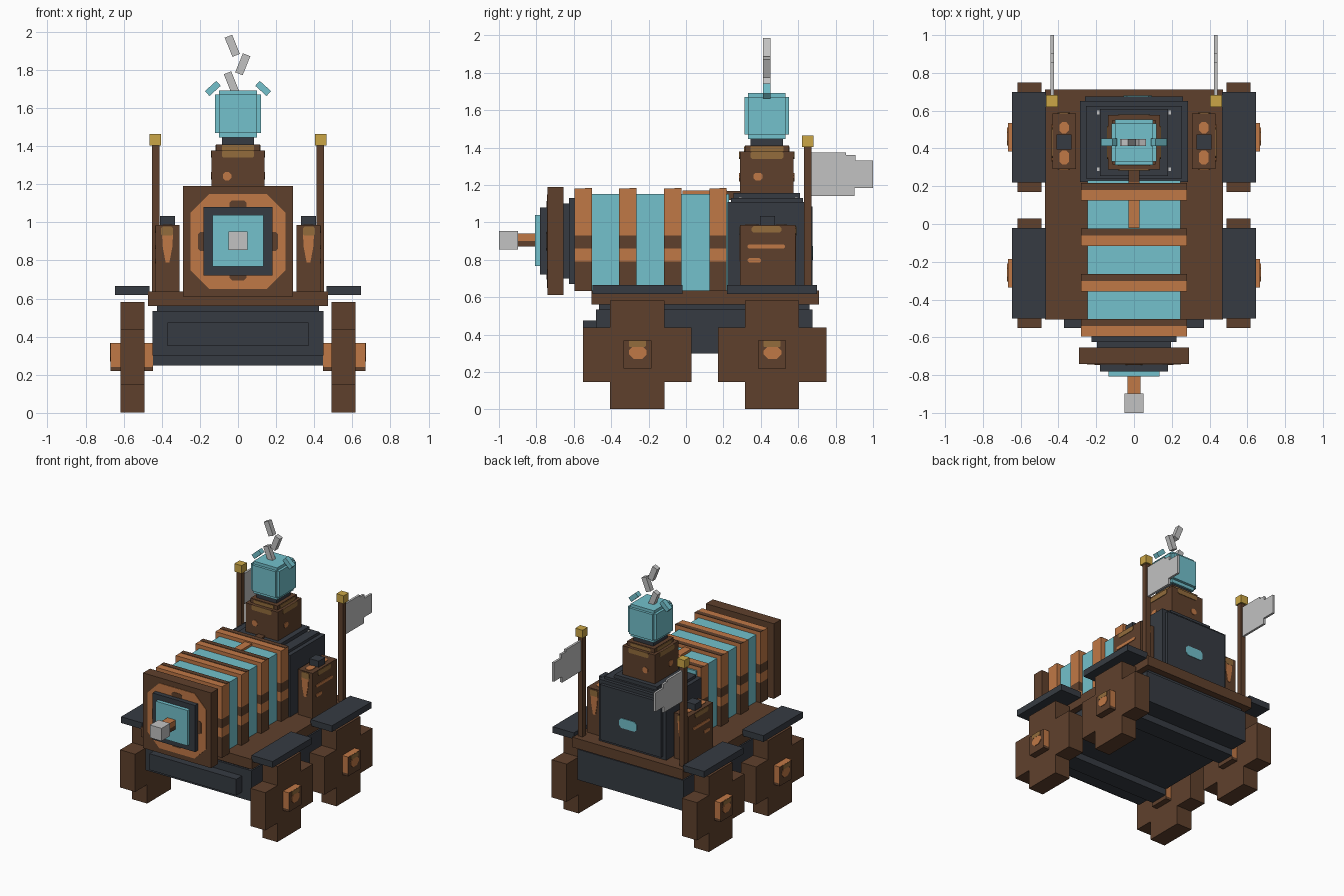
import bpy, bmesh, math
from mathutils import Vector

if "Cube" in bpy.data.objects:
    bpy.data.objects.remove(bpy.data.objects["Cube"])


def mat(name, r, g, b):
    m = bpy.data.materials.new(name)
    lin = [((c / 255 + 0.055) / 1.055) ** 2.4 for c in (r, g, b)]
    m.diffuse_color = (*lin, 1)
    m.use_nodes = True
    m.node_tree.nodes["Principled BSDF"].inputs["Base Color"].default_value = m.diffuse_color
    return m


BROWN = mat("dark_wood", 95, 64, 44)
DARK = mat("charcoal_iron", 54, 59, 66)
BLUE = mat("sky_blue", 115, 193, 204)
ORANGE = mat("copper", 192, 120, 70)
OCHRE = mat("aged_brass", 147, 108, 60)
GOLD = mat("gold", 203, 166, 70)
GREY = mat("pale_grey", 194, 194, 194)


def finish(name, bm, *mats):
    bmesh.ops.recalc_face_normals(bm, faces=bm.faces)
    me = bpy.data.meshes.new(name)
    bm.to_mesh(me)
    bm.free()
    for m in mats:
        me.materials.append(m)
    ob = bpy.data.objects.new(name, me)
    bpy.context.collection.objects.link(ob)
    return ob


def box(name, m, x, y, z, cuts=(), second=None, rule=None):
    """Box from ranges; optional cuts across z and a two-colour rule on face centres."""
    bm = bmesh.new()
    bmesh.ops.create_cube(bm, size=1)
    for v in bm.verts:
        v.co = Vector([(r[0] + r[1]) / 2 + c * abs(r[1] - r[0]) for r, c in zip((x, y, z), v.co)])
    for c in cuts:
        bmesh.ops.bisect_plane(bm, geom=bm.verts[:] + bm.edges[:] + bm.faces[:],
                               plane_co=(0, 0, c), plane_no=(0, 0, 1))
    if rule:
        for f in bm.faces:
            f.material_index = int(rule(f))
    return finish(name, bm, m, *([second] if second else []))


def prism(name, m, pts, axis, lo, hi):
    """Flat outline extruded along an axis between lo and hi."""
    put = {"x": lambda u, v, d: (d, u, v), "y": lambda u, v, d: (u, d, v), "z": lambda u, v, d: (u, v, d)}[axis]
    bm = bmesh.new()
    a, b = [[bm.verts.new(put(u, v, d)) for u, v in pts] for d in (lo, hi)]
    bm.faces.new(a)
    bm.faces.new(b)
    n = len(pts)
    for i in range(n):
        bm.faces.new((a[i], a[(i + 1) % n], b[(i + 1) % n], b[i]))
    return finish(name, bm, m)


def patch(name, m, u, v, axis, d, out, cut=0.3):
    """Thin painted patch with clipped corners."""
    c = cut * min(u[1] - u[0], v[1] - v[0])
    pts = [(u[0] + c, v[0]), (u[1] - c, v[0]), (u[1], v[0] + c), (u[1], v[1] - c),
           (u[1] - c, v[1]), (u[0] + c, v[1]), (u[0], v[1] - c), (u[0], v[0] + c)]
    return prism(name, m, pts, axis, d, d + 0.004 * out)


def sym(w):
    return (-w, w)


def side(s, a, b):
    return tuple(sorted((s * a, s * b)))


# Chassis
box("deck", BROWN, sym(.472), (-.505, .712), (.56, .637))
box("hull", DARK, sym(.45), (-.48, .675), (.30, .535))
box("hull_top", DARK, sym(.425), (-.465, .66), (.535, .56))
box("front_bumper", DARK, sym(.37), (-.55, -.48), (.35, .475))
for yc in (-.26, .46):
    box("axle_beam", DARK, sym(.45), (yc - .07, yc + .07), (.25, .30))

# Wheels, hubs and fenders
for s in (1, -1):
    for yc in (-.26, .46):
        a, b, zc = .145, .29, .293
        cross = [(-a, -b), (a, -b), (a, -a), (b, -a), (b, a), (a, a),
                 (a, b), (-a, b), (-a, a), (-b, a), (-b, -a), (-a, -a)]
        prism("wheel", BROWN, [(yc + u, max(0, zc + v)) for u, v in cross], "x", s * .49, s * .618)
        box("wheel_hub", ORANGE, side(s, .445, .668), (yc - .075, yc + .075), (.22, .368), (.24,), BROWN,
            lambda f: f.calc_center_median().z < .24 or abs(f.normal.x) > .9)
        patch("hub_copper", ORANGE, (yc - .045, yc + .05), (.27, .34), "x", s * .668, s, .35)
        patch("hub_brass", OCHRE, (yc - .045, yc + .045), (.335, .368), "x", s * .669, s, .1)
        box("fender", DARK, side(s, .465, .645), (yc - .24, yc + .24), (.618, .666))

# Boiler with copper bands
box("boiler", BLUE, sym(.245), (-.58, .23), (.637, 1.152))
for y0 in (-.595, -.357, -.117, .125):
    box("boiler_band", BROWN, sym(.28), (y0, y0 + .092), (.632, 1.18), (.79, .86, .93), ORANGE,
        lambda f: .79 < f.calc_center_median().z < .86 or f.calc_center_median().z > .93)
    box("band_edge", BROWN, sym(.28), (y0 + .055, y0 + .092), (1.178, 1.183))
box("top_pipe", ORANGE, sym(.03), (-.02, .22), (1.12, 1.17))
box("top_pipe_end", BROWN, sym(.03), (.21, .30), (1.12, 1.168))

# Boiler nose
box("nose_collar", DARK, sym(.225), (-.625, -.58), (.67, 1.13))
box("nose_neck", DARK, sym(.195), (-.665, -.62), (.70, 1.10))
box("nose_plate", BROWN, sym(.29), (-.74, -.655), (.612, 1.19))
patch("nose_copper_ring", ORANGE, sym(.25), (.65, 1.15), "y", -.74, -1, .2)
for u, v in ((sym(.045), (1.07, 1.115)), (sym(.045), (.695, .74)),
             ((-.21, -.17), (.85, .95)), ((.17, .21), (.85, .95))):
    patch("nose_worn_spot", BROWN, u, v, "y", -.743, -1)
box("nose_frame", DARK, sym(.18), (-.78, -.735), (.722, 1.08))
box("nose_window", BLUE, sym(.135), (-.808, -.775), (.768, 1.04))
box("nose_rod", BROWN, sym(.035), (-.90, -.80), (.87, .94), (.90,), ORANGE,
    lambda f: f.calc_center_median().z > .90)
box("nose_knob", GREY, sym(.05), (-1, -.897), (.855, .953))

# Firebox at the rear
box("firebox", DARK, sym(.287), (.222, .65), (.637, 1.11))
box("firebox_back", DARK, sym(.26), (.64, .675), (.66, 1.085))
box("firebox_shoulder", DARK, sym(.255), (.24, .625), (1.10, 1.13))
box("firebox_cap", DARK, sym(.18), (.255, .61), (1.12, 1.157))
patch("rear_window", BLUE, (-.055, .095), (.80, .875), "y", .675, 1, .25)
for s in (1, -1):
    for yc in (.29, .59):
        box("rivet", GREY, side(s, .182, .195), (yc - .01, yc + .01), (1.125, 1.135))

# Torso, neck and head
box("torso", BROWN, sym(.138), (.288, .576), (1.15, 1.378))
box("torso_collar", BROWN, sym(.115), (.315, .55), (1.37, 1.41))
for d, out in ((.288, -1), (.576, 1)):
    patch("torso_brass", OCHRE, sym(.085), (1.34, 1.378), "y", d, out, .2)
    patch("torso_copper_spot", ORANGE, (-.08, -.035), (1.22, 1.265), "y", d, out)
for s in (1, -1):
    patch("torso_side_brass", OCHRE, (.345, .52), (1.34, 1.378), "x", s * .138, s, .2)
    patch("torso_side_spot", ORANGE, (.36, .41), (1.225, 1.265), "x", s * .138, s)
for d, out in ((.315, -1), (.55, 1)):
    patch("collar_brass", OCHRE, sym(.085), (1.378, 1.405), "y", d, out, .1)
for s in (1, -1):
    patch("collar_side_brass", OCHRE, (.345, .52), (1.378, 1.405), "x", s * .115, s, .1)
box("neck", DARK, sym(.085), (.345, .518), (1.41, 1.45))
yh = .432
for k, (wx, wy, z0, z1) in enumerate(((.12, .10, 1.47, 1.67), (.10, .12, 1.47, 1.67), (.10, .10, 1.445, 1.692))):
    box("head_%d" % k, BLUE, sym(wx), (yh - wy, yh + wy), (z0, z1))


def stick(name, m, x, z, w, length, depth, deg):
    ob = box(name, m, sym(w / 2), sym(depth / 2), sym(length / 2))
    ob.location = (x, yh, z)
    ob.rotation_euler.y = math.radians(deg)


# Ears and smoke puffs
for s in (1, -1):
    stick("ear", BLUE, s * .132, 1.703, .035, .08, .04, -s * 48)
for x, z, deg in ((-.035, 1.735, -22), (.025, 1.83, 22), (-.03, 1.927, -22)):
    stick("smoke_puff", GREY, x, z, .042, .108, .038, deg)

# Side tanks, poles and flags
for s in (1, -1):
    box("side_tank", BROWN, side(s, .308, .432), (.29, .585), (.637, .985))
    box("tank_cap", DARK, side(s, .33, .41), (.395, .475), (.985, 1.033))
    for d, out in ((.29, -1), (.585, 1)):
        drip = [(.34, .95), (.40, .95), (.395, .87), (.38, .79), (.36, .79), (.345, .87)]
        prism("tank_drip", ORANGE, [(s * u, v) for u, v in drip], "y", d, d + .004 * out)
        patch("tank_brass", OCHRE, side(s, .34, .405), (.93, .978), "y", d + .001 * out, out, .2)
    patch("tank_side_brass", OCHRE, (.35, .51), (.945, .98), "x", s * .432, s)
    patch("tank_stripe", ORANGE, (.33, .53), (.86, .882), "x", s * .432, s)
    patch("tank_low_spot", ORANGE, (.33, .40), (.785, .81), "x", s * .432, s)
    for y0, y1 in ((.315, .39), (.48, .54)):
        patch("tank_top_spot", ORANGE, side(s, .345, .395), (y0, y1), "z", .985, 1)
    box("flag_pole", BROWN, side(s, .412, .452), (.63, .67), (.637, 1.405))
    box("pole_cap", GOLD, side(s, .403, .465), (.62, .682), (1.403, 1.465))
    flag = [(.67, 1.14), (.90, 1.14), (.90, 1.185), (1, 1.185), (1, 1.33), (.905, 1.33),
            (.905, 1.36), (.855, 1.36), (.855, 1.375), (.67, 1.375)]
    prism("flag", GREY, flag, "x", s * .424, s * .441)
